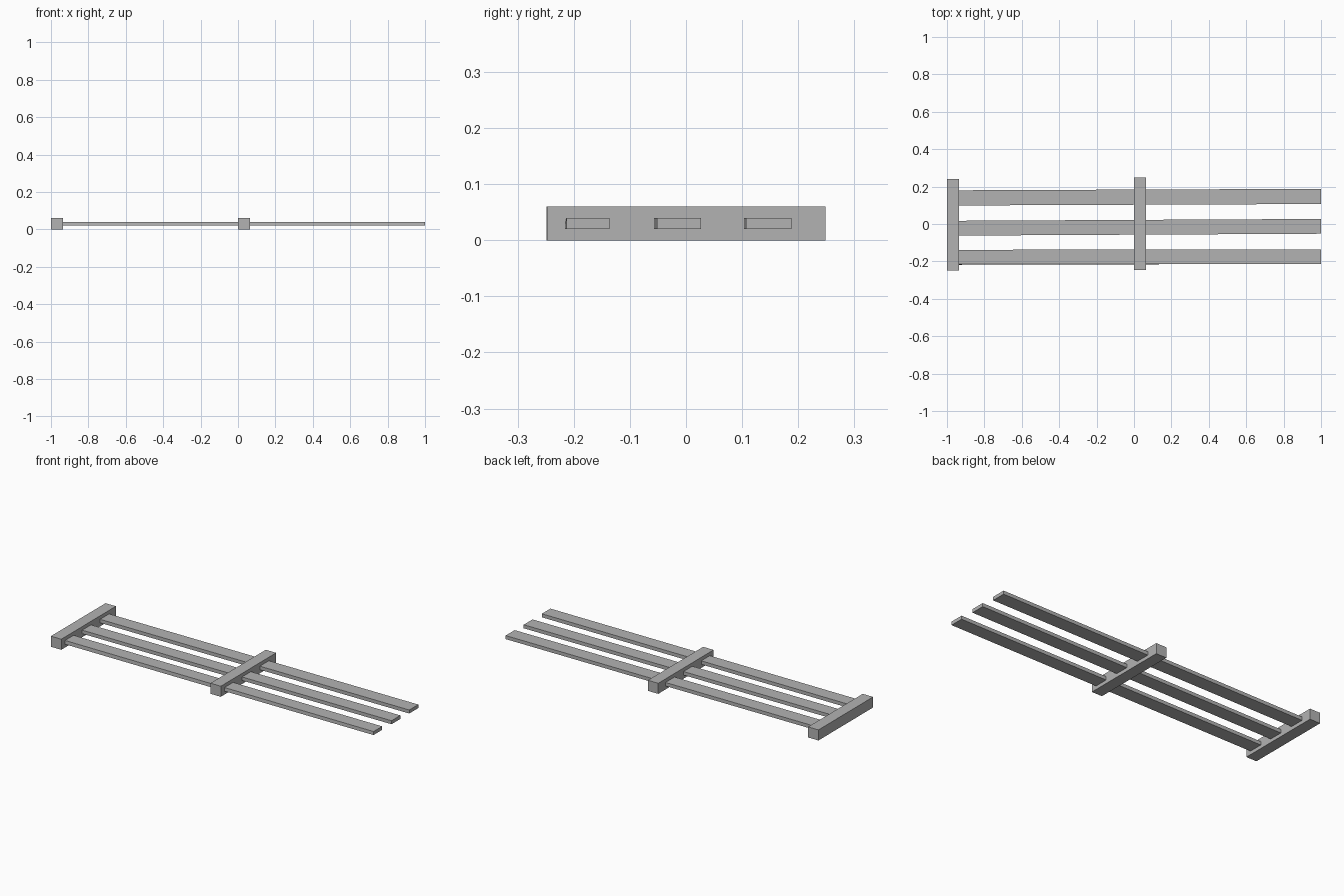
import bpy

if "Cube" in bpy.data.objects:
    bpy.data.objects.remove(bpy.data.objects["Cube"])

# Single plain grey for the whole fence
grey = bpy.data.materials.new("light grey")
grey.diffuse_color = (0.45, 0.45, 0.45, 1)
grey.use_nodes = True
grey.node_tree.nodes["Principled BSDF"].inputs["Base Color"].default_value = grey.diffuse_color


def beam(name, x0, x1, left, right, z0, z1, flare=0.0):
    """Box along x; left/right are (y min, y max) at each end, flare widens the lower left edge."""
    verts = [(x0, left[0] - flare, z0), (x1, right[0], z0),
             (x1, right[1], z0), (x0, left[1], z0),
             (x0, left[0], z1), (x1, right[0], z1),
             (x1, right[1], z1), (x0, left[1], z1)]
    faces = [(3, 2, 1, 0), (4, 5, 6, 7)]
    faces += [(i, (i + 1) % 4, (i + 1) % 4 + 4, i + 4) for i in range(4)]
    mesh = bpy.data.meshes.new(name)
    mesh.from_pydata(verts, [], faces)
    mesh.materials.append(grey)
    obj = bpy.data.objects.new(name, mesh)
    bpy.context.collection.objects.link(obj)
    return obj


# Two square posts lying across the rails
for name, x, span in (("end_post", -1.0, (-0.249, 0.241)),
                      ("middle_post", 0.0, (-0.247, 0.249))):
    beam(name, x, x + 0.065, span, span, 0.0, 0.06)

# Three flat rails, each slightly skewed, running from inside the end post
for name, left, right, flare in (
        ("upper_rail", (0.099, 0.180), (0.107, 0.188), 0.0),
        ("middle_rail", (-0.062, 0.017), (-0.052, 0.027), 0.0),
        ("lower_rail", (-0.215, -0.138), (-0.213, -0.136), 0.003)):
    beam(name, -0.97, 1.0, left, right, 0.02, 0.04, flare)
